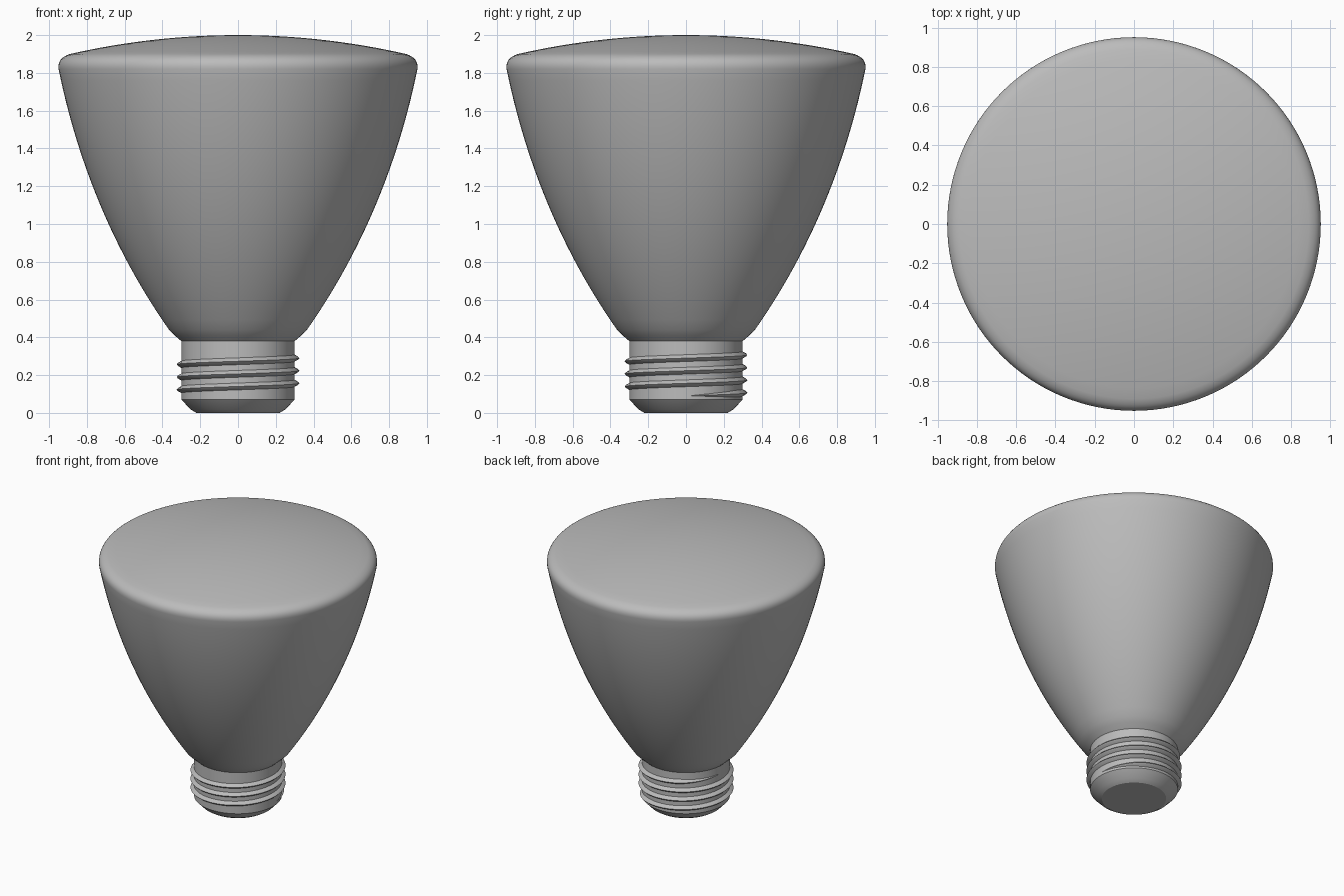
import bpy, bmesh, math
from mathutils import Vector

cube = bpy.data.objects.get("Cube")
if cube:
    bpy.data.objects.remove(cube, do_unlink=True)

grey = bpy.data.materials.new("plain grey")
grey.use_nodes = True
colour = (0.5, 0.5, 0.5, 1)
grey.diffuse_color = colour
grey.node_tree.nodes["Principled BSDF"].inputs["Base Color"].default_value = colour


def finish(name, bm, angle):
    bmesh.ops.recalc_face_normals(bm, faces=bm.faces[:])
    mesh = bpy.data.meshes.new(name)
    bm.to_mesh(mesh)
    bm.free()
    obj = bpy.data.objects.new(name, mesh)
    bpy.context.collection.objects.link(obj)
    mesh.materials.append(grey)
    bpy.ops.object.select_all(action="DESELECT")
    obj.select_set(True)
    bpy.context.view_layer.objects.active = obj
    bpy.ops.object.shade_smooth_by_angle(angle=math.radians(angle))
    return obj


def lathe(name, profile, angle=30, steps=128):
    """Spin a list of (radius, height) points around z."""
    bm = bmesh.new()
    verts = [bm.verts.new((r, 0, z)) for r, z in profile]
    edges = [bm.edges.new(pair) for pair in zip(verts, verts[1:])]
    bmesh.ops.spin(bm, geom=verts + edges, cent=(0, 0, 0), axis=(0, 0, 1),
                   angle=math.tau, steps=steps)
    bmesh.ops.remove_doubles(bm, verts=bm.verts[:], dist=1e-4)
    return finish(name, bm, angle)


def bezier(a, b, c, d, n):
    a, b, c, d = map(Vector, (a, b, c, d))
    ts = [i / n for i in range(n + 1)]
    return [tuple(a * (1 - t) ** 3 + b * 3 * t * (1 - t) ** 2
                  + c * 3 * t * t * (1 - t) + d * t ** 3) for t in ts]


# Bulb: flared reflector, rounded rim and shallow domed lens
neck = [(0.30, 0.36), (0.30, 0.38), (0.335, 0.41)]
flare = bezier((0.365, 0.44), (0.66, 0.86), (0.85, 1.33), (0.95, 1.82), 24)
rim = bezier((0.95, 1.82), (0.955, 1.86), (0.935, 1.885), (0.89, 1.9), 8)
dome = bezier((0.89, 1.9), (0.60, 1.966), (0.30, 2.0), (0, 2.0), 16)
lathe("bulb", neck + flare + rim[1:] + dome[1:])

# Screw base: straight sleeve with a bevelled foot
lathe("screw_base", [(0, 0), (0.22, 0), (0.25, 0.018), (0.30, 0.07), (0.30, 0.37)])

# Screw thread: tapered ridge swept along a helix
turns, pitch, steps = 3.6, 0.0667, 64
section = [(-0.01, -0.024), (0.018, -0.008), (0.025, 0),
           (0.018, 0.008), (-0.01, 0.024)]
bm = bmesh.new()
rings = []
count = round(turns * steps)
for i in range(count + 1):
    a = math.tau * (i / steps - 0.05)
    size = min(1, i / 14, (count - i) / 14)
    z = 0.09 + pitch * a / math.tau
    ring = []
    for dr, dz in section:
        r = 0.30 + (dr + 0.01) * size - 0.01
        ring.append(bm.verts.new((r * math.cos(a), r * math.sin(a), z + dz * size)))
    rings.append(ring)
for lower, upper in zip(rings, rings[1:]):
    for k in range(len(section)):
        j = (k + 1) % len(section)
        bm.faces.new((lower[k], lower[j], upper[j], upper[k]))
bmesh.ops.remove_doubles(bm, verts=bm.verts[:], dist=1e-5)
finish("screw_thread", bm, 40)
